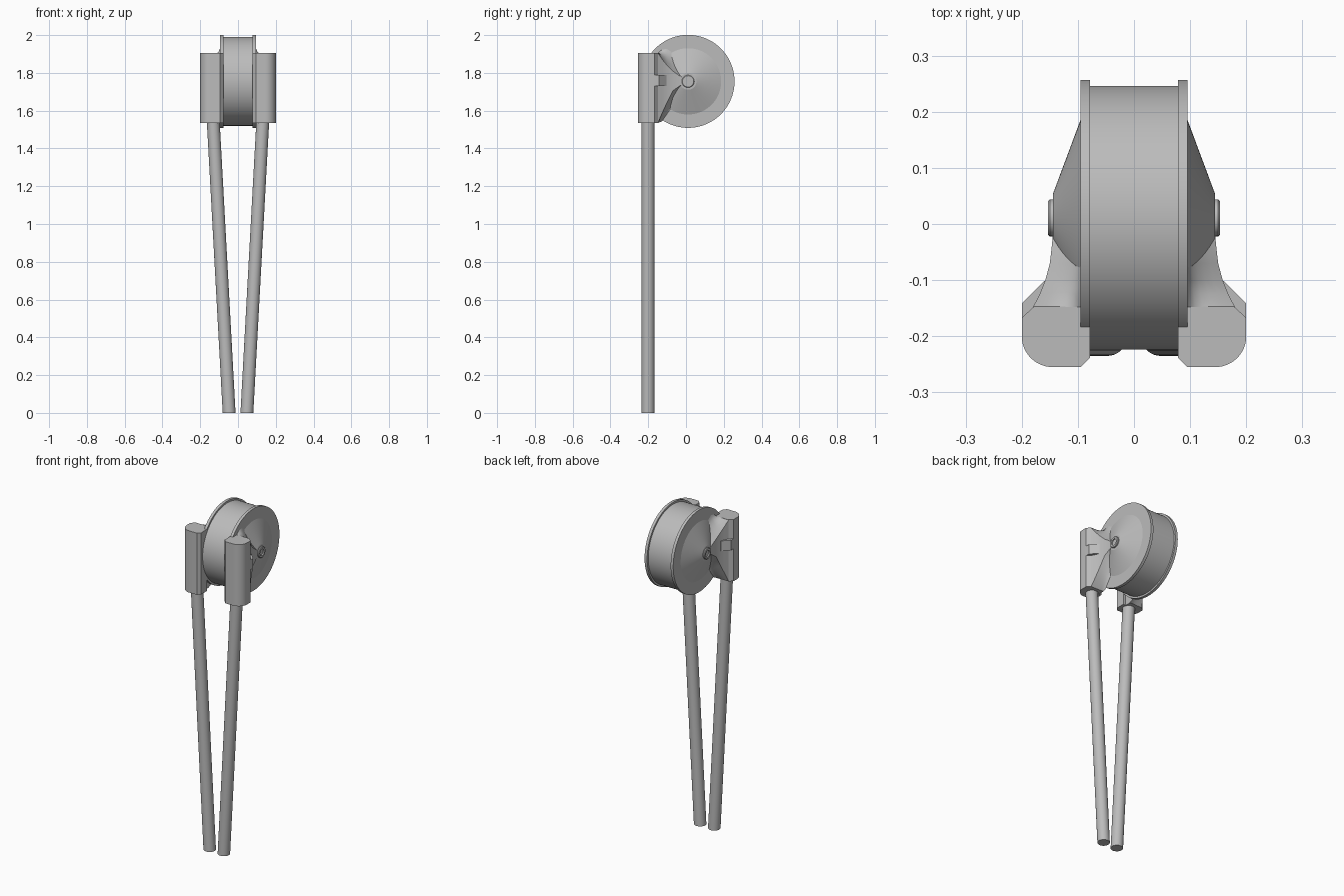
import bpy, bmesh, math

if "Cube" in bpy.data.objects:
    bpy.data.objects.remove(bpy.data.objects["Cube"])

GREY = (0.5, 0.5, 0.5, 1)
metal = bpy.data.materials.new("plain grey")
metal.use_nodes = True
metal.diffuse_color = GREY
metal.node_tree.nodes["Principled BSDF"].inputs["Base Color"].default_value = GREY

AXLE_Y, AXLE_Z = 0.011, 1.755


def loft(name, rings, mirror=True, cap=True, angle=30):
    """Skin a series of equal-sized rings, optionally mirrored across x."""
    bm = bmesh.new()
    loops = [[bm.verts.new(p) for p in ring] for ring in rings]
    n = len(loops[0])
    for a, b in zip(loops, loops[1:]):
        for i in range(n):
            j = (i + 1) % n
            bm.faces.new((a[i], a[j], b[j], b[i]))
    if cap:
        bm.faces.new(loops[0])
        bm.faces.new(loops[-1])
    bmesh.ops.recalc_face_normals(bm, faces=bm.faces)
    mesh = bpy.data.meshes.new(name)
    bm.to_mesh(mesh)
    bm.free()
    mesh.materials.append(metal)
    obj = bpy.data.objects.new(name, mesh)
    bpy.context.collection.objects.link(obj)
    bpy.ops.object.select_all(action="DESELECT")
    obj.select_set(True)
    bpy.context.view_layer.objects.active = obj
    bpy.ops.object.shade_smooth_by_angle(angle=math.radians(angle))
    if mirror:
        obj.modifiers.new("Mirror", "MIRROR").use_mirror_merge = False
    return obj


def lathe(name, profile, mirror=True, sides=96):
    """Turn (x, radius) points around the axle."""
    turns = [2 * math.pi * i / sides for i in range(sides)]
    rings = [[(x, AXLE_Y + r * math.cos(t), AXLE_Z + r * math.sin(t)) for t in turns]
             for x, r in profile]
    return loft(name, rings, mirror, angle=12)


def prism(name, outline, low, high):
    return loft(name, [[(x, y, z) for x, y in outline] for z in (low, high)])


# Drum with a rim and a conical side plate at each end
lathe("drum", [(-0.08, 0.235), (0.08, 0.235)], mirror=False)
lathe("drum_rim", [(0.078, 0.246), (0.095, 0.246)])
lathe("side_cone", [(0.094, 0.178), (0.144, 0.044)])

# Axle bolt with a socket
lathe("axle_bolt", [(0.14, 0.033), (0.15, 0.033), (0.153, 0.03), (0.153, 0.019),
                    (0.146, 0.019)], sides=32)

# Clamp block with rounded outer corner
corner = [(0.145 + 0.055 * math.sin(a), -0.2 - 0.055 * math.cos(a))
          for a in [math.pi / 2 * i / 12 for i in range(13)]]
prism("clamp_block", [(0.078, -0.238), (0.095, -0.255)] + corner +
      [(0.2, -0.167), (0.178, -0.147), (0.095, -0.147), (0.095, -0.183), (0.078, -0.183)],
      1.535, 1.905)

# Small tab behind each block
prism("block_tab", [(0.1, -0.18), (0.2, -0.18), (0.2, -0.142), (0.16, -0.102), (0.1, -0.102)],
      1.73, 1.79)

# Flared web from block to side plate: y, outer x, outer low/high, inner low/high
stations = [
    (-0.148, 0.18, 1.535, 1.905, 1.535, 1.905),
    (-0.125, 0.168, 1.59, 1.87, 1.545, 1.925),
    (-0.1, 0.158, 1.645, 1.84, 1.58, 1.93),
    (-0.07, 0.15, 1.705, 1.81, 1.62, 1.91),
    (-0.035, 0.146, 1.73, 1.785, 1.67, 1.86),
    (0.0, 0.143, 1.745, 1.765, 1.71, 1.8),
]


def web_section(y, x, low, high, in_low, in_high):
    """Cross-section with concave upper and lower fillets."""
    steps = [i / 6 for i in range(7)]

    def fillet(a, b):
        return [(0.094 + (x - 0.094) * (1 - t) ** 1.6, y, a + (b - a) * t) for t in steps]
    return fillet(high, in_high) + fillet(low, in_low)[::-1]


loft("web", [web_section(*s) for s in stations], angle=40)

# Slanting round legs with level ends
around = [2 * math.pi * i / 32 for i in range(32)]
loft("leg", [[(x + 0.034 * math.cos(t), -0.201 + 0.034 * math.sin(t), z) for t in around]
             for x, z in ((0.047, 0), (0.132, 1.56))])
